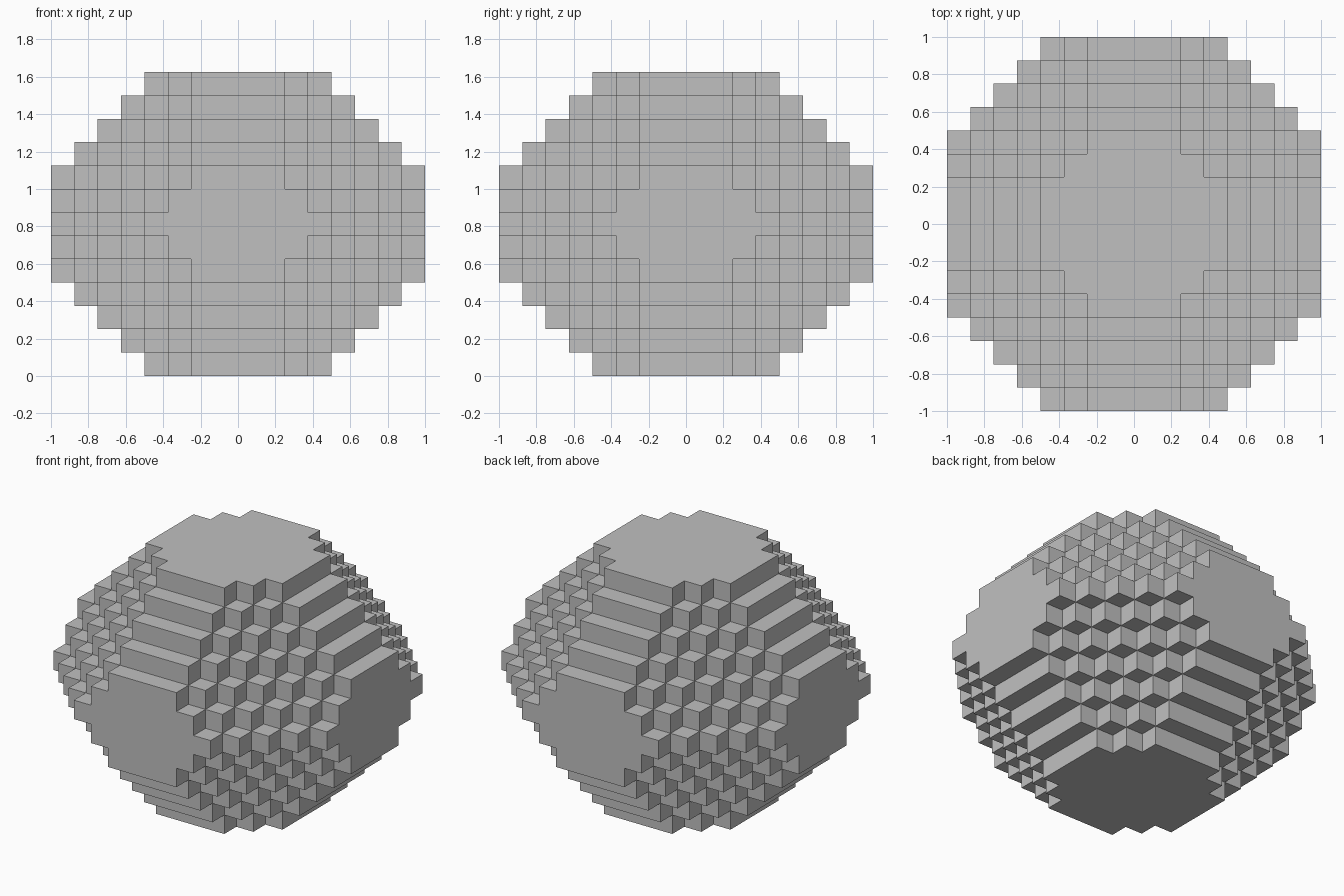
import bpy
import bmesh
from mathutils import Vector

cube = bpy.data.objects.get("Cube")
if cube:
    bpy.data.objects.remove(cube, do_unlink=True)

CELL = 0.125
SIZE = (16, 16, 13)        # blocks along x, y and z
EDGE_CUT, CORNER_CUT = 4, 10

# Plain stone material
stone = bpy.data.materials.new("grey_stone")
stone.use_nodes = True
grey = (0.53, 0.53, 0.53, 1.0)
stone.diffuse_color = grey
stone.node_tree.nodes["Principled BSDF"].inputs["Base Color"].default_value = grey


def filled(cell):
    """A block box with its edges and corners cut back in steps."""
    depth = [min(c, n - 1 - c) for c, n in zip(cell, SIZE)]
    a, b, c = depth
    return (min(depth) >= 0
            and min(a + b, b + c, a + c) >= EDGE_CUT
            and a + b + c >= CORNER_CUT)


def add_side(bm, cell, axis, sign):
    """Add one outward-facing square on the given side of a block."""
    normal, u, v = Vector(), Vector(), Vector()
    normal[axis] = sign / 2
    u[(axis + 1) % 3] = sign / 2
    v[(axis + 2) % 3] = 1 / 2
    centre = Vector(cell) + Vector((0.5, 0.5, 0.5)) + normal
    offset = Vector((SIZE[0] / 2, SIZE[1] / 2, 0))
    corners = (-u - v, u - v, u + v, v - u)
    bm.faces.new([bm.verts.new((centre + k - offset) * CELL) for k in corners])


# Stepped boulder: only the exposed sides of the blocks
bm = bmesh.new()
cells = [(x, y, z) for x in range(SIZE[0])
         for y in range(SIZE[1]) for z in range(SIZE[2])]
for cell in filter(filled, cells):
    for axis in range(3):
        for sign in (-1, 1):
            neighbour = list(cell)
            neighbour[axis] += sign
            if not filled(neighbour):
                add_side(bm, cell, axis, sign)

# Weld the squares and merge those lying in one plane
bmesh.ops.remove_doubles(bm, verts=bm.verts, dist=CELL / 100)
bmesh.ops.dissolve_limit(bm, angle_limit=0.01, verts=bm.verts, edges=bm.edges)

mesh = bpy.data.meshes.new("stepped_boulder")
bm.to_mesh(mesh)
bm.free()
mesh.materials.append(stone)
boulder = bpy.data.objects.new("stepped_boulder", mesh)
bpy.context.collection.objects.link(boulder)
